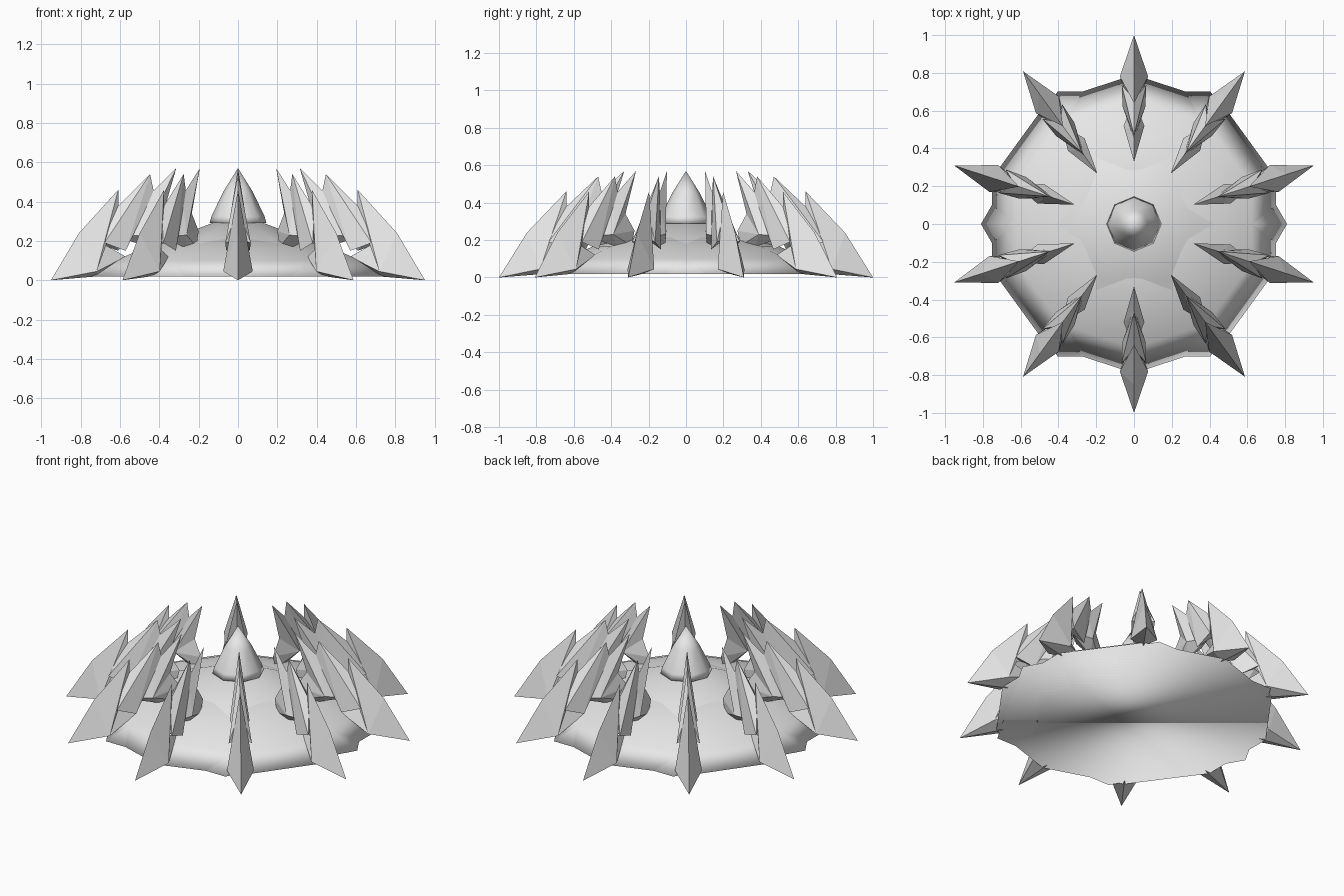
import bpy, bmesh, math
from mathutils import Matrix

if "Cube" in bpy.data.objects:
    bpy.data.objects.remove(bpy.data.objects["Cube"])

grey = bpy.data.materials.new("light_grey")
grey.diffuse_color = (0.8, 0.8, 0.8, 1)
grey.use_nodes = True
grey.node_tree.nodes["Principled BSDF"].inputs["Base Color"].default_value = grey.diffuse_color


def finish(bm, name, smooth=False):
    me = bpy.data.meshes.new(name)
    bmesh.ops.recalc_face_normals(bm, faces=bm.faces)
    for f in bm.faces:
        f.smooth = smooth
    bm.to_mesh(me)
    bm.free()
    me.materials.append(grey)
    ob = bpy.data.objects.new(name, me)
    bpy.context.collection.objects.link(ob)
    return ob


def solid(name, profile, sides, start):
    """Closed revolved solid from (radius, height) pairs, capped below; radius 0 is a point."""
    bm = bmesh.new()
    prev = None
    for r, z in profile:
        if r == 0:
            ring = [bm.verts.new((0, 0, z))] * sides
        else:
            ring = [bm.verts.new((r * math.cos(start + math.tau * i / sides),
                                  r * math.sin(start + math.tau * i / sides), z))
                    for i in range(sides)]
        if prev is None:
            bm.faces.new(ring[::-1])
        else:
            for i in range(sides):
                j = (i + 1) % sides
                quad = [prev[i], prev[j], ring[j]]
                if r:
                    quad.append(ring[i])
                bm.faces.new(quad)
        prev = ring
    return finish(bm, name, True)


def blades(name, outline, peaks, split=0):
    """Ten faceted shards. The radial outline (r, z) is joined on both sides to
    one peak (r, width, z), or to two: the second takes the edges from split on."""
    bm = bmesh.new()
    n = len(outline)
    for k in range(10):
        turn = Matrix.Rotation(math.radians(18 + 36 * k), 4, 'Z')
        rim = [bm.verts.new((r, 0, z)) for r, z in outline]
        made = list(rim)
        for s in (1, -1):
            tops = [bm.verts.new((r, s * w, z)) for r, w, z in peaks]
            made += tops
            for i in range(n):
                top = tops[0] if i < split or len(tops) == 1 else tops[1]
                bm.faces.new((rim[i], rim[(i + 1) % n], top))
            if len(tops) == 2:
                bm.faces.new((rim[split], tops[0], tops[1]))
                bm.faces.new((rim[0], tops[1], tops[0]))
        bmesh.ops.transform(bm, matrix=turn, verts=made)
    return finish(bm, name)


# Low body: ten-sided dome with a six-sided cone rising through it
solid("outer_dome", [(0.79, 0.02), (0.655, 0.1), (0.5, 0.165), (0.3, 0.215), (0, 0.22)],
      10, math.radians(18))
solid("inner_cone", [(0.81, 0.02), (0.62, 0.1), (0.34, 0.212), (0, 0.34)], 6, 0)

# Pointed centre
solid("centre_cone", [(0.145, 0.29), (0.135, 0.325), (0.075, 0.45), (0, 0.57)], 8, 0)

# Inner shards, leaning inward
blades("inner_shards", [(0.33, 0.57), (0.40, 0.34), (0.34, 0.25), (0.36, 0.17),
                        (0.46, 0.165), (0.65, 0.22), (0.48, 0.43)], [(0.52, 0.055, 0.23)])

# Middle shards, each with a pair of low side barbs
blades("middle_shards", [(0.69, 0.21), (0.66, 0.36), (0.47, 0.54), (0.45, 0.45),
                         (0.55, 0.32), (0.65, 0.22)],
       [(0.735, 0.065, 0.19), (0.62, 0.06, 0.15)], 2)

# Outer shards, reaching the ground
blades("outer_shards", [(1.0, 0.0), (0.85, 0.24), (0.64, 0.46), (0.64, 0.35),
                        (0.73, 0.19), (0.60, 0.12), (0.75, 0.02)], [(0.78, 0.075, 0.045)])
